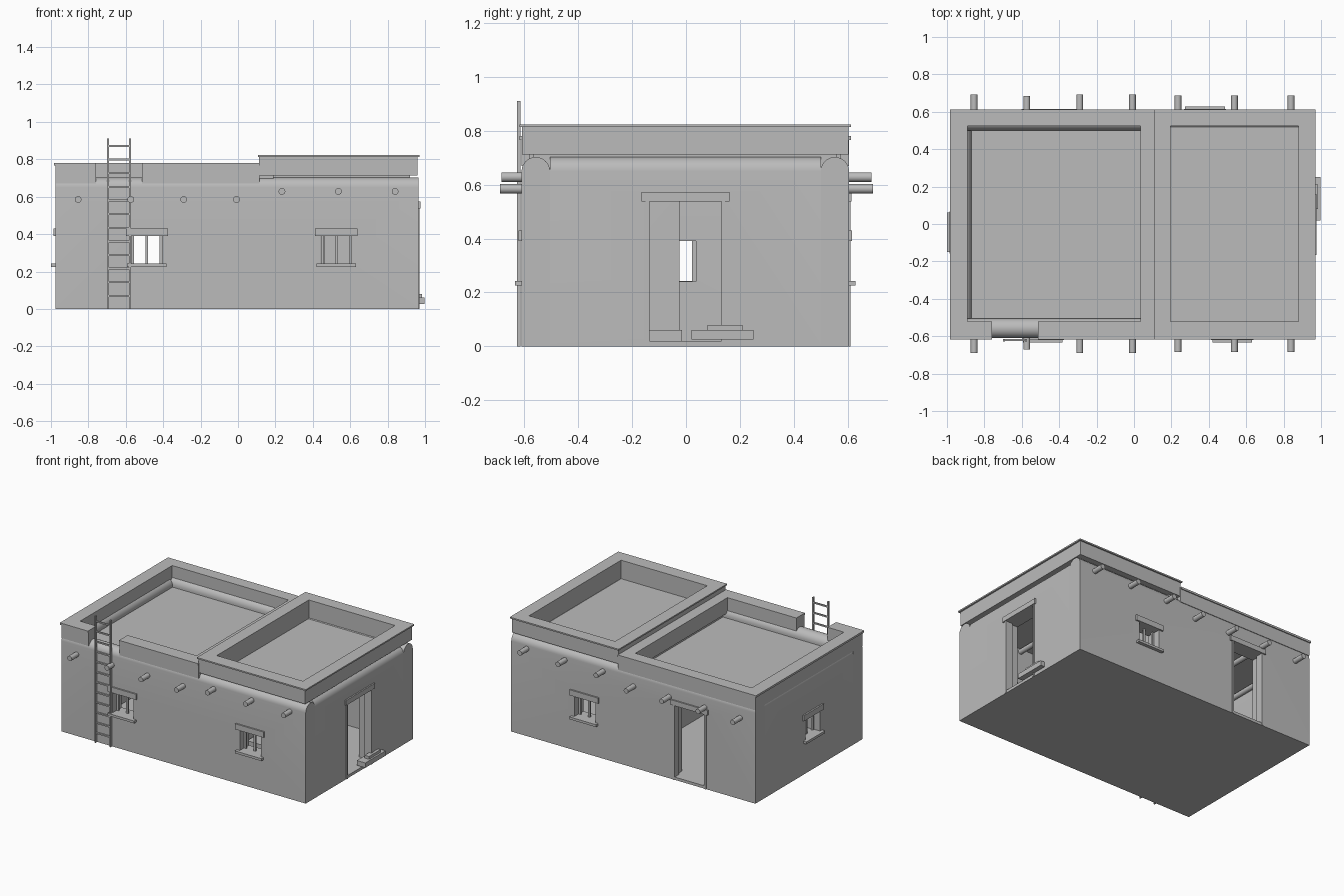
import bpy, bmesh, math

if "Cube" in bpy.data.objects:
    bpy.data.objects.remove(bpy.data.objects["Cube"])

clay = bpy.data.materials.new("clay_grey")
clay.diffuse_color = (0.5, 0.5, 0.5, 1)
clay.use_nodes = True
clay.node_tree.nodes["Principled BSDF"].inputs["Base Color"].default_value = clay.diffuse_color


def finish(name, bm):
    bmesh.ops.recalc_face_normals(bm, faces=bm.faces)
    me = bpy.data.meshes.new(name)
    bm.to_mesh(me)
    bm.free()
    me.materials.append(clay)
    ob = bpy.data.objects.new(name, me)
    bpy.context.collection.objects.link(ob)
    return ob


def box(name, x, y, z):
    bm = bmesh.new()
    bmesh.ops.create_cube(bm, size=1)
    for v in bm.verts:
        v.co = [(r[0] + r[1]) / 2 + c * (r[1] - r[0]) for r, c in zip((x, y, z), v.co)]
    return finish(name, bm)


def smooth(ob, angle=40):
    bpy.ops.object.select_all(action='DESELECT')
    ob.select_set(True)
    bpy.context.view_layer.objects.active = ob
    bpy.ops.object.shade_smooth_by_angle(angle=math.radians(angle))


def wall(name, along, span, thick, spring=0.65, steps=16):
    """Upright wall with a half-round top, running along x or y."""
    a, b = thick
    r, mid = (b - a) / 2, (a + b) / 2
    prof = [(a, 0), (b, 0)]
    prof += [(mid + r * math.cos(math.pi * i / steps), spring + r * math.sin(math.pi * i / steps))
             for i in range(steps + 1)]
    bm = bmesh.new()
    ends = []
    for s in span:
        ends.append([bm.verts.new((s, t, z) if along == 'x' else (t, s, z)) for t, z in prof])
    bm.faces.new(ends[0])
    bm.faces.new(ends[1])
    n = len(prof)
    for i in range(n):
        j = (i + 1) % n
        bm.faces.new((ends[0][i], ends[0][j], ends[1][j], ends[1][i]))
    return finish(name, bm)


def cut(ob, x, y, z):
    c = box("cutter", x, y, z)
    m = ob.modifiers.new("opening", 'BOOLEAN')
    m.operation, m.solver, m.object = 'DIFFERENCE', 'EXACT', c
    bpy.context.view_layer.objects.active = ob
    bpy.ops.object.modifier_apply(modifier=m.name)
    bpy.data.objects.remove(c)


def beam(name, x, z, y0, y1, r=0.018):
    bm = bmesh.new()
    bmesh.ops.create_cone(bm, cap_ends=True, segments=16, radius1=r, radius2=r, depth=y1 - y0)
    for v in bm.verts:
        v.co = (x + v.co.x, (y0 + y1) / 2 + v.co.z, z + v.co.y)
    smooth(finish(name, bm))


def oriented(name, side, u, d, z):
    """Box on an outer wall: u along the wall, d outward from the wall face."""
    face, sign, axis = SIDES[side]
    out = sorted((face + sign * d[0], face + sign * d[1]))
    return box(name, u, out, z) if axis == 'x' else box(name, out, u, z)


W, E, S, N = -0.975, 0.965, -0.61, 0.605
T = 0.105
SIDES = {'south': (S, -1, 'x'), 'north': (N, 1, 'x'), 'west': (W, -1, 'y'), 'east': (E, 1, 'y')}

# Walls and floor
walls = {
    'south': wall("south_wall", 'x', (W, E), (S, S + T)),
    'north': wall("north_wall", 'x', (W, E), (N - T, N)),
    'west': wall("west_wall", 'y', (S + T, N - T), (W, W + T)),
    'east': wall("east_wall", 'y', (S + T, N - T), (E - T, E)),
}
partition = wall("partition_wall", 'y', (S + T, N - T), (0.06, 0.16))
cut(partition, (0, 0.3), (-0.025, 0.22), (0.02, 0.56))
box("floor", (W + T, E - T), (S + T, N - T), (0, 0.02))


def opening(side, u, z):
    face, sign, axis = SIDES[side]
    d = (face - 0.15, face + 0.15)
    cut(walls[side], *((u, d, z) if axis == 'x' else (d, u, z)))


# Windows with lintel, sill and upright bars
for side, c in (('south', -0.487), ('south', 0.525), ('north', 0.38), ('west', -0.045)):
    opening(side, (c - 0.083, c + 0.083), (0.24, 0.39))
    oriented("window_lintel", side, (c - 0.113, c + 0.113), (-0.05, 0.011), (0.39, 0.43))
    oriented("window_sill", side, (c - 0.106, c + 0.106), (-0.05, 0.024), (0.225, 0.242))
    for k in (-0.075, 0, 0.075):
        oriented("window_bar", side, (c + k - 0.007, c + k + 0.007), (-0.06, -0.046), (0.24, 0.39))

# Doorways with jambs and lintel
for side, a, b in (('east', -0.15, 0.145), ('north', -0.585, -0.32)):
    opening(side, (a, b), (0.02, 0.537))
    for u in ((a, a + 0.014), (b - 0.014, b)):
        oriented("door_jamb", side, u, (-0.05, 0.005), (0.0, 0.537))
    oriented("door_lintel", side, (a - 0.016, b + 0.016), (-0.05, 0.01), (0.537, 0.573))
for ob in list(walls.values()) + [partition]:
    smooth(ob)

# Stacked slabs at the east door and a low bench inside
box("door_step", (0.93, 0.998), (0.02, 0.25), (0.025, 0.06))
box("door_step_top", (0.95, 0.985), (0.08, 0.21), (0.06, 0.08))
box("inner_bench", (0.17, 0.3), (-0.14, -0.015), (0.02, 0.06))

# Roof decks
box("low_roof", (W + T - 0.02, 0.1), (S + T - 0.02, N - T + 0.02), (0.605, 0.64))
box("high_roof", (0.1, E - T + 0.02), (S + T - 0.02, N - T + 0.02), (0.65, 0.69))


def ring(name, outer, inner, z, notch=None):
    """Rectangular frame of four bars, with an optional gap in the south bar."""
    (x0, x1, y0, y1), (a0, a1, b0, b1) = outer, inner
    box(name + "_west", (x0, a0), (y0, y1), z)
    box(name + "_east", (a1, x1), (y0, y1), z)
    box(name + "_north", (a0, a1), (b1, y1), z)
    if notch:
        box(name + "_south_a", (a0, notch[0]), (y0, b0), z)
        box(name + "_south_b", (notch[1], a1), (y0, b0), z)
    else:
        box(name + "_south", (a0, a1), (y0, b0), z)


# Parapets and their thin copings
gap = (-0.76, -0.513)
low_in, high_in = (-0.89, 0.035, -0.52, 0.525), (0.195, 0.88, -0.52, 0.525)
ring("low_parapet", (W, 0.115, S, N), low_in, (0.67, 0.766), gap)
ring("low_coping", (W - 0.009, 0.115, S - 0.007, N + 0.007), low_in, (0.766, 0.78), gap)
ring("high_parapet", (0.113, E - 0.006, S + 0.002, N - 0.002), high_in, (0.712, 0.813))
ring("high_coping", (0.106, E + 0.006, S - 0.008, N + 0.008), high_in, (0.813, 0.823))
# Recessed filler between the rounded wall tops and the high parapet
ring("parapet_bed", (0.16, 0.92, -0.565, 0.56), high_in, (0.66, 0.713))
box("parapet_partition", (0.07, 0.19), (S + 0.03, N - 0.03), (0.64, 0.73))

# Roof beams poking out on both long sides
for i, x in enumerate((-0.855, -0.573, -0.29, -0.008)):
    beam("low_roof_beam", x, 0.585, -0.67 if i == 1 else -0.69, 0.685 if i == 1 else 0.693)
for x in (0.235, 0.537, 0.84):
    beam("high_roof_beam", x, 0.628, -0.685, 0.688)

# Ladder
for x in (-0.696, -0.577):
    box("ladder_rail", (x - 0.005, x + 0.005), (-0.628, -0.614), (0, 0.91))
for i in range(12):
    z = 0.07 + i * 0.0728
    box("ladder_rung", (-0.696, -0.577), (-0.626, -0.616), (z - 0.005, z + 0.005))
